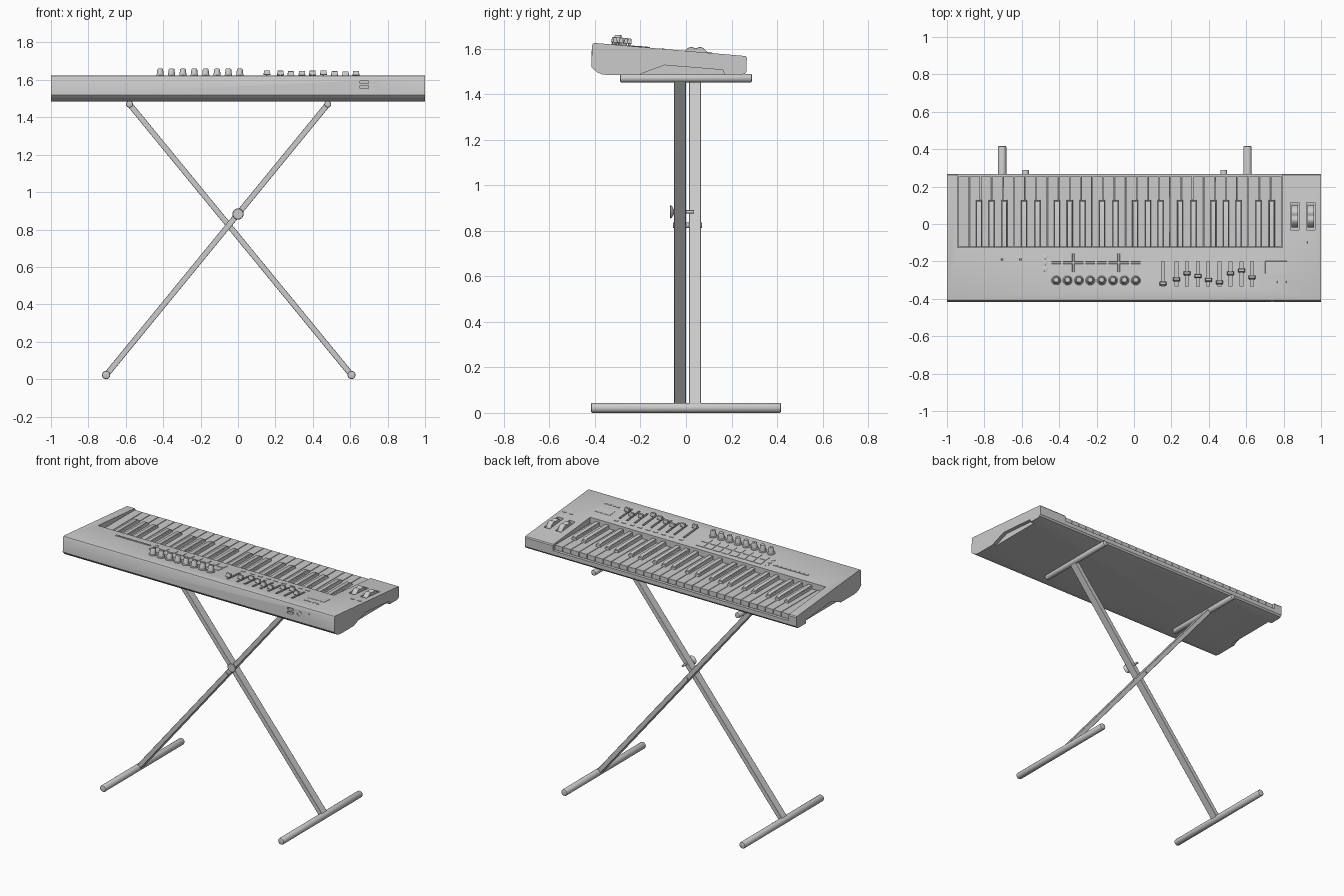
import bpy, bmesh, math
from mathutils import Matrix, Vector

if "Cube" in bpy.data.objects:
    bpy.data.objects.remove(bpy.data.objects["Cube"])

TILT = Matrix.Rotation(-0.085, 4, 'X')


def top_z(y):
    return 1.624 - (y + 0.405) * 0.085


def at(x, y, z):
    return Matrix.Translation((x, y, z))


def on_panel(x, y, dz=-0.002):
    return at(x, y, top_z(y) + dz) @ TILT


def along_y(x, y, z):
    return at(x, y, z) @ Matrix.Rotation(-math.pi / 2, 4, 'X')


def finish(bm, name, bevel=0):
    bmesh.ops.recalc_face_normals(bm, faces=bm.faces[:])
    me = bpy.data.meshes.new(name)
    bm.to_mesh(me)
    bm.free()
    ob = bpy.data.objects.new(name, me)
    bpy.context.collection.objects.link(ob)
    if bevel:
        m = ob.modifiers.new("bevel", 'BEVEL')
        m.width, m.segments = bevel, 2
    return ob


def block(bm, mat, sx, sy, h, top=(1, 1)):
    """Box standing on local z = 0, with an optional scaled top."""
    for v in bmesh.ops.create_cube(bm, size=1)['verts']:
        k = top if v.co.z > 0 else (1, 1)
        v.co = mat @ Vector((v.co.x * sx * k[0], v.co.y * sy * k[1], (v.co.z + .5) * h))


def span(bm, x0, x1, y0, y1, z0, z1):
    block(bm, at((x0 + x1) / 2, (y0 + y1) / 2, z0), x1 - x0, y1 - y0, z1 - z0)


def prism(bm, pts, x0, x1):
    """YZ profile extruded along x."""
    a = [bm.verts.new((x0, y, z)) for y, z in pts]
    b = [bm.verts.new((x1, y, z)) for y, z in pts]
    bm.faces.new(a)
    bm.faces.new(b[::-1])
    for i in range(len(a)):
        j = (i + 1) % len(a)
        bm.faces.new((a[i], b[i], b[j], a[j]))


def lathe(bm, prof, mat, n=24):
    rings = [[bm.verts.new(mat @ Vector((r * math.cos(2 * math.pi * i / n),
                                         r * math.sin(2 * math.pi * i / n), z)))
              for i in range(n)] for r, z in prof]
    for a, b in zip(rings, rings[1:]):
        for i in range(n):
            j = (i + 1) % n
            bm.faces.new((a[i], a[j], b[j], b[i]))
    bm.faces.new(rings[0][::-1])
    bm.faces.new(rings[-1])


def rod(name, x, z, half, r):
    bm = bmesh.new()
    c = 0.35 * r
    lathe(bm, [(r * .65, 0), (r * .9, c * .3), (r, c), (r, 2 * half - c),
               (r * .9, 2 * half - c * .3), (r * .65, 2 * half)], along_y(x, -half, z))
    finish(bm, name)


# stand: floor feet, top rails, crossed legs
for side, foot_x, rail_x, y in (("left", -.705, .48, -.026), ("right", .607, -.58, .04)):
    rod(side + "_foot", foot_x, .022, .418, .022)
    rod(side + "_leg_top_rail", rail_x, 1.47, .29, .0185)
    d = Vector((rail_x - foot_x, 0, 1.448))
    bm = bmesh.new()
    block(bm, at(foot_x, y, .022) @ Matrix.Rotation(math.atan2(d.x, d.z), 4, 'Y'),
          .03, .052, d.length)
    finish(bm, side + "_leg", .003)

# pivot bolt and locking knob
bm = bmesh.new()
lathe(bm, [(.012, 0), (.012, .127)], along_y(-.05, -.057, .823))
finish(bm, "pivot_bolt")
bm = bmesh.new()
lathe(bm, [(.027, 0), (.03, .003), (.026, .008), (.012, .016), (.007, .02), (.007, .105)],
      along_y(0, -.07, .883))
finish(bm, "locking_knob")

# body shell
bm = bmesh.new()
prism(bm, [(-.400, 1.6245), (-.408, 1.622), (-.412, 1.614), (-.416, 1.52), (-.408, 1.51),
           (-.39, 1.496), (-.37, 1.487), (-.345, 1.484), (.24, 1.484), (.258, 1.489),
           (.266, 1.5), (.267, 1.56), (.262, 1.567)], -1, 1)
body = finish(bm, "keyboard_body")

# cut key bed, side notches, slider slots, wheel slots and sockets
SLIDERS = [(.155, -.32), (.227, -.297), (.283, -.265), (.342, -.28), (.398, -.30),
           (.457, -.313), (.516, -.265), (.575, -.25), (.631, -.286)]
WHEELS = (.86, .945)
bm = bmesh.new()
span(bm, -.943, .793, -.125, .32, 1.527, 1.7)
for x0, x1 in ((-1.05, -.975), (.975, 1.05)):
    prism(bm, [(-.2, 1.47), (-.2, 1.488), (-.095, 1.527), (.163, 1.506), (.172, 1.47)], x0, x1)
for x, _ in SLIDERS:
    span(bm, x - .007, x + .007, -.335, -.2, 1.59, 1.7)
for x in WHEELS:
    span(bm, x - .022, x + .022, -.032, .115, 1.52, 1.7)
for z in (1.562, 1.587):
    span(bm, .653, .697, -.5, -.395, z - .007, z + .007)
bmesh.ops.recalc_face_normals(bm, faces=bm.faces[:])
cutter = finish(bm, "cutter")
cutter.hide_render = True
m = body.modifiers.new("cut", 'BOOLEAN')
m.object, m.operation, m.solver = cutter, 'DIFFERENCE', 'EXACT'
bpy.context.view_layer.objects.active = body
bpy.ops.object.modifier_apply(modifier="cut")
bpy.data.objects.remove(cutter)

# keys: the player sits at +y, so the low notes are at +x
white, black = bmesh.new(), bmesh.new()
W = 1.73 / 29
SHIFT = {0: .006, 1: -.006, 3: .008, 4: 0, 5: -.008}
for i in range(29):
    x = .79 - (i + .5) * W
    span(white, x - W / 2 + .0015, x + W / 2 - .0015, -.123, .254, 1.53, 1.562)
    if i % 7 in SHIFT and i < 28:
        bx = x - W / 2 + SHIFT[i % 7]
        prism(black, [(-.122, 1.56), (-.122, 1.586), (.108, 1.584), (.12, 1.579), (.13, 1.56)],
              bx - .013, bx + .013)
        block(black, at(bx, .004, 1.555), .036, .254, .018, (.74, .97))
finish(white, "white_keys", .0015)
finish(black, "black_keys")

# rotary knobs with pointers
bm = bmesh.new()
for i in range(8):
    mat = on_panel(-.416 + i * .0608, -.302)
    lathe(bm, [(.025, 0), (.025, .006), (.02, .01), (.018, .02), (.0155, .042), (.013, .046)], mat)
    block(bm, mat @ at(0, .008, .045), .004, .014, .0025)
finish(bm, "rotary_knobs")

# slider caps on stems
bm = bmesh.new()
for x, y in SLIDERS:
    mat = on_panel(x, y)
    block(bm, mat @ at(0, 0, -.02), .008, .01, .035)
    block(bm, mat @ at(0, 0, .012), .036, .022, .024, (.9, .6))
finish(bm, "slider_caps", .002)

# pitch and modulation wheels with a thumb dip
bm = bmesh.new()
for x in WHEELS:
    pts = []
    for i in range(64):
        a = 2 * math.pi * i / 64
        d = (a + math.pi) % (2 * math.pi) - math.pi
        r = .061 - .011 * math.exp(-(d / .25) ** 2)
        pts.append((.042 + r * math.sin(a), 1.551 + r * math.cos(a)))
    prism(bm, pts, x - .018, x + .018)
finish(bm, "control_wheels", .002)

# drum pads
bm = bmesh.new()
for i in range(8):
    for y in (-.235, -.18):
        block(bm, on_panel(-.416 + i * .0608, y), .052, .046, .005, (.95, .95))
finish(bm, "drum_pads")

# small buttons
bm = bmesh.new()
for i in range(8):
    block(bm, on_panel(-.755 + i * .033, -.19), .027, .014, .006, (.9, .85))
for x, _ in SLIDERS:
    block(bm, on_panel(x, -.168), .03, .012, .005, (.9, .85))
for x in (.915, .965):
    block(bm, on_panel(x, -.1), .024, .012, .005, (.9, .85))
for i in range(4):
    block(bm, on_panel(.715 + i * .03, -.31), .02, .012, .005, (.9, .85))
for y in (-.175, -.207, -.24):
    lathe(bm, [(.014, 0), (.014, .005), (.012, .006)], on_panel(-.475, y))
finish(bm, "small_buttons")

# display
bm = bmesh.new()
block(bm, on_panel(.76, -.232), .12, .068, .004, (.97, .95))
finish(bm, "display")

# sockets on the connector side
bm = bmesh.new()
lathe(bm, [(.019, -.01), (.019, .016), (.013, .016), (.013, .004)],
      at(.74, -.4, 1.573) @ Matrix.Rotation(math.pi / 2, 4, 'X'))
lathe(bm, [(.005, 0), (.005, .016)], at(.81, -.4, 1.587) @ Matrix.Rotation(math.pi / 2, 4, 'X'), 12)
finish(bm, "round_sockets")

bpy.ops.object.select_all(action='SELECT')
bpy.context.view_layer.objects.active = body
bpy.ops.object.shade_smooth_by_angle(angle=math.radians(30))
